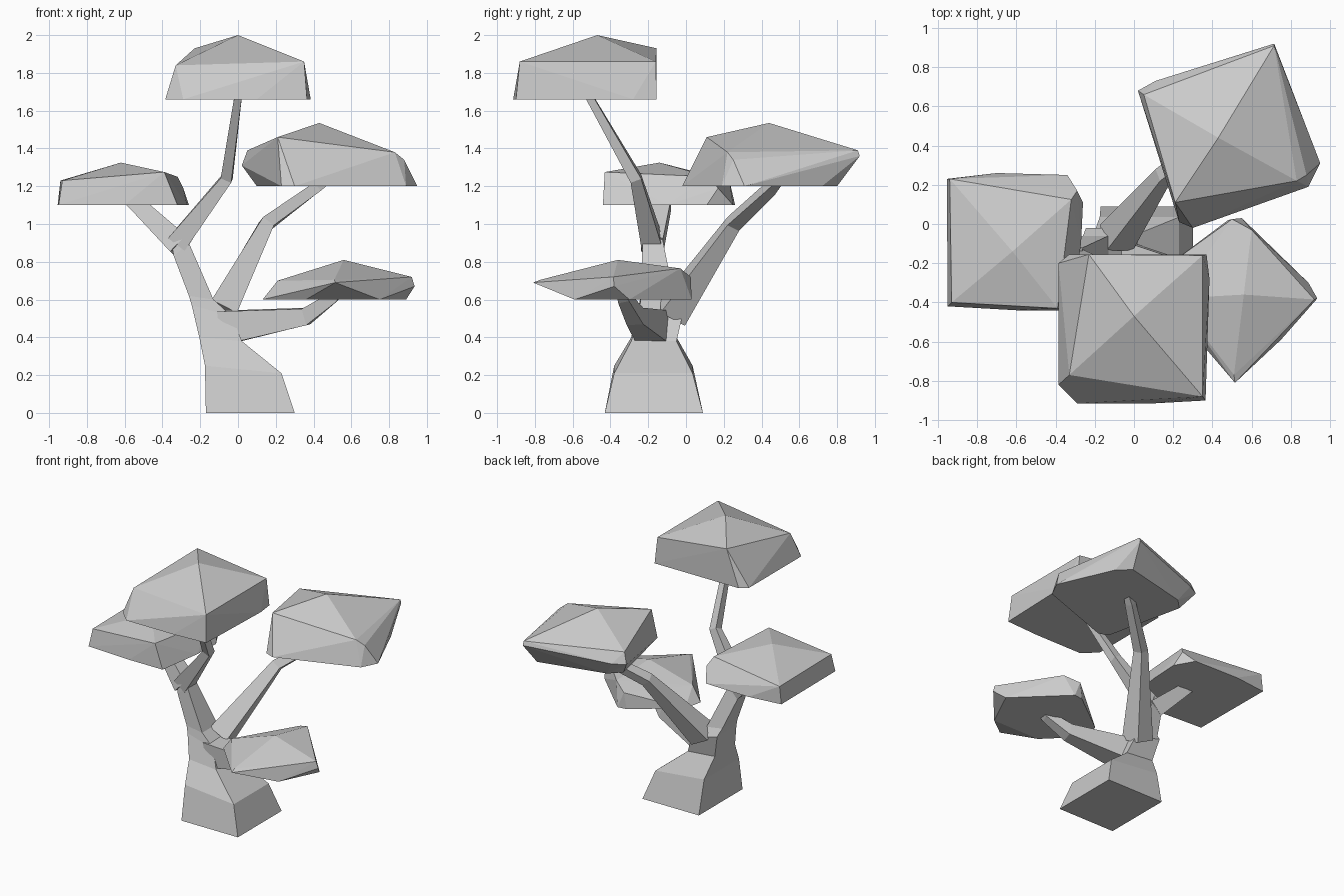
import bpy, bmesh
from mathutils import Vector


def finish(name, bm):
    bmesh.ops.recalc_face_normals(bm, faces=bm.faces)
    me = bpy.data.meshes.new(name)
    bm.to_mesh(me)
    bm.free()
    ob = bpy.data.objects.new(name, me)
    bpy.context.collection.objects.link(ob)


def loft(name, rings):
    # skin a chain of four-sided rings and cap both ends
    bm = bmesh.new()
    vs = [[bm.verts.new(p) for p in r] for r in rings]
    for a, b in zip(vs, vs[1:]):
        for i in range(4):
            j = (i + 1) % 4
            bm.faces.new((a[i], a[j], b[j], b[i]))
    bm.faces.new(vs[0][::-1])
    bm.faces.new(vs[-1])
    finish(name, bm)


def branch(name, path):
    # square section swept along points (x, y, z, half width)
    pts = [Vector(p[:3]) for p in path]
    rings = []
    for i, p in enumerate(pts):
        t = (pts[min(i + 1, len(pts) - 1)] - pts[max(i - 1, 0)]).normalized()
        s = t.cross(Vector((0, 1, 0))).normalized()
        u = t.cross(s)
        r = path[i][3]
        rings.append([p + (s * a + u * b) * r
                      for a, b in ((1, 1), (-1, 1), (-1, -1), (1, -1))])
    loft(name, rings)


def canopy(name, base_z, upper, base):
    # faceted foliage pad: hull of apex and rim points over a flat underside
    bm = bmesh.new()
    for p in upper + [(x, y, base_z) for x, y in base]:
        bm.verts.new(p)
    res = bmesh.ops.convex_hull(bm, input=bm.verts)
    junk = {g for g in res["geom_interior"] + res["geom_unused"]
            if isinstance(g, bmesh.types.BMVert)}
    bmesh.ops.delete(bm, geom=list(junk), context='VERTS')
    finish(name, bm)


# trunk: left x, left z, right x, right z, front y, back y
trunk = [(-.17, 0, .30, 0, -.43, .09), (-.175, .25, .23, .21, -.38, .035),
         (-.205, .40, .02, .38, -.29, -.05), (-.245, .57, -.03, .51, -.25, -.02),
         (-.26, .62, -.13, .60, -.24, -.06), (-.34, .83, -.26, .90, -.23, -.12),
         (-.36, .94, -.30, .98, -.22, -.14)]
loft("trunk", [[(xl, y0, zl), (xr, y0, zr), (xr, y1, zr), (xl, y1, zl)]
               for xl, zl, xr, zr, y0, y1 in trunk])

# branches
branch("left_branch", [(-.31, -.18, .89, .06), (-.54, -.12, 1.11, .042),
                       (-.60, -.11, 1.15, .03)])
branch("top_branch", [(-.32, -.18, .90, .055), (-.06, -.265, 1.24, .03),
                      (0, -.51, 1.67, .02), (.01, -.55, 1.74, .015)])
branch("back_branch", [(-.09, -.07, .53, .075), (.15, .25, 1.0, .036),
                       (.41, .45, 1.19, .028), (.47, .49, 1.23, .02)])
branch("right_branch", [(-.08, -.17, .45, .09), (.36, -.27, .51, .045),
                        (.50, -.33, .61, .03), (.55, -.35, .65, .02)])

# foliage
canopy("top_foliage", 1.66,
       [(0, -.47, 2.0), (-.23, -.155, 1.93), (.35, -.16, 1.86),
        (.35, -.88, 1.86), (-.33, -.77, 1.84)],
       [(-.385, -.2), (-.385, -.82), (-.29, -.915), (.1, -.915), (.365, -.9),
        (.385, -.28), (.37, -.155), (-.33, -.155)])
canopy("back_foliage", 1.2,
       [(.43, .44, 1.535), (.715, .91, 1.39), (.83, .22, 1.38),
        (.21, .11, 1.46), (.05, .66, 1.39), (.02, .68, 1.31),
        (.715, .92, 1.36), (.88, .25, 1.34), (.11, .73, 1.31)],
       [(.95, .31), (.89, .19), (.30, -.02), (.23, .01), (.10, .6),
        (.18, .68), (.68, .80), (.77, .72)])
canopy("left_foliage", 1.1,
       [(-.62, -.14, 1.325), (-.94, .23, 1.23), (-.32, .125, 1.25),
        (-.39, -.43, 1.275), (-.93, -.40, 1.23), (-.29, .17, 1.19)],
       [(-.955, .23), (-.70, .26), (-.34, .25), (-.26, .11), (-.27, -.1),
        (-.32, -.44), (-.60, -.44), (-.95, -.42)])
canopy("right_foliage", .6,
       [(.56, -.36, .81), (.60, -.03, .765), (.92, -.385, .72),
        (.51, -.77, .705), (.21, -.38, .70), (.935, -.38, .67),
        (.515, -.81, .69), (.50, .025, .72)],
       [(.13, -.36), (.36, -.59), (.75, -.59), (.89, -.30), (.55, .03),
        (.48, .02), (.16, -.22)])
